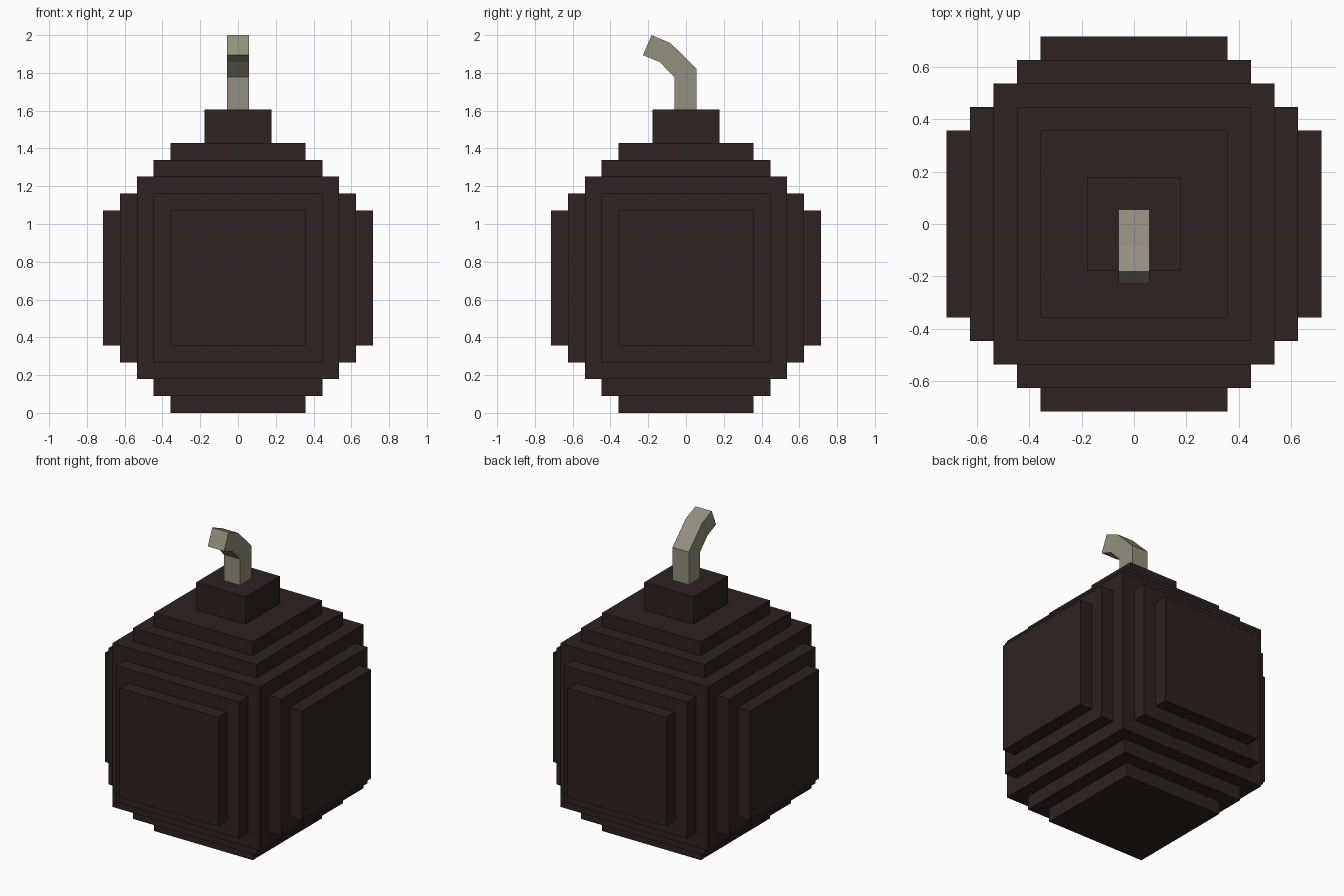
import bpy
import bmesh
from mathutils import Vector

cube = bpy.data.objects.get("Cube")
if cube:
    bpy.data.objects.remove(cube, do_unlink=True)


def material(name, rgb):
    mat = bpy.data.materials.new(name)
    mat.use_nodes = True
    mat.diffuse_color = (*rgb, 1)
    mat.node_tree.nodes["Principled BSDF"].inputs["Base Color"].default_value = (*rgb, 1)
    return mat


def add_object(name, bm, mat):
    bmesh.ops.recalc_face_normals(bm, faces=bm.faces)
    mesh = bpy.data.meshes.new(name)
    bm.to_mesh(mesh)
    bm.free()
    mesh.materials.append(mat)
    obj = bpy.data.objects.new(name, mesh)
    bpy.context.collection.objects.link(obj)
    return obj


def add_box(name, center, size, mat):
    bm = bmesh.new()
    bmesh.ops.create_cube(bm, size=1)
    bmesh.ops.scale(bm, vec=size, verts=bm.verts)
    bmesh.ops.translate(bm, vec=center, verts=bm.verts)
    return add_object(name, bm, mat)


shell = material("dark brown", (0.026, 0.016, 0.016))
cord = material("khaki grey", (0.285, 0.277, 0.207))

STEP = 0.0893          # thickness of one layer
CORE = 6 * STEP        # half width of the central block
middle = Vector((0, 0, 8 * STEP))

# Central block
add_box("body_core", middle, (2 * CORE,) * 3, shell)

# Two stacked plates on each of the six sides
sides = {"right": (0, -1), "left": (0, 1), "front": (1, -1),
         "back": (1, 1), "bottom": (2, -1), "top": (2, 1)}
for side, (axis, sign) in sides.items():
    for layer, label in enumerate(("inner", "outer")):
        size = Vector((1, 1, 1)) * 2 * (5 - layer) * STEP
        size[axis] = STEP
        center = middle.copy()
        center[axis] += sign * (CORE + (layer + 0.5) * STEP)
        add_box(f"{side}_{label}_plate", center, size, shell)

# Neck on top
neck_top = 18 * STEP
add_box("neck", (0, 0, 17 * STEP), (4 * STEP, 4 * STEP, 2 * STEP), shell)

# Bent square fuse: side profile (y, z) extruded across x
profile = [(-0.062, neck_top), (-0.062, 1.778), (-0.14, 1.858), (-0.228, 1.894),
           (-0.182, 2.0), (-0.082, 1.958), (0.055, 1.822), (0.055, neck_top)]
half = 0.059
bm = bmesh.new()
left = [bm.verts.new((half, y, z)) for y, z in profile]
right = [bm.verts.new((-half, y, z)) for y, z in profile]
# Side quads between the inner and outer edge of the bend
for i in range(3):
    for row in (left, right):
        bm.faces.new((row[i], row[i + 1], row[6 - i], row[7 - i]))
for i in range(len(profile)):
    j = (i + 1) % len(profile)
    bm.faces.new((left[i], left[j], right[j], right[i]))
add_object("fuse", bm, cord)
